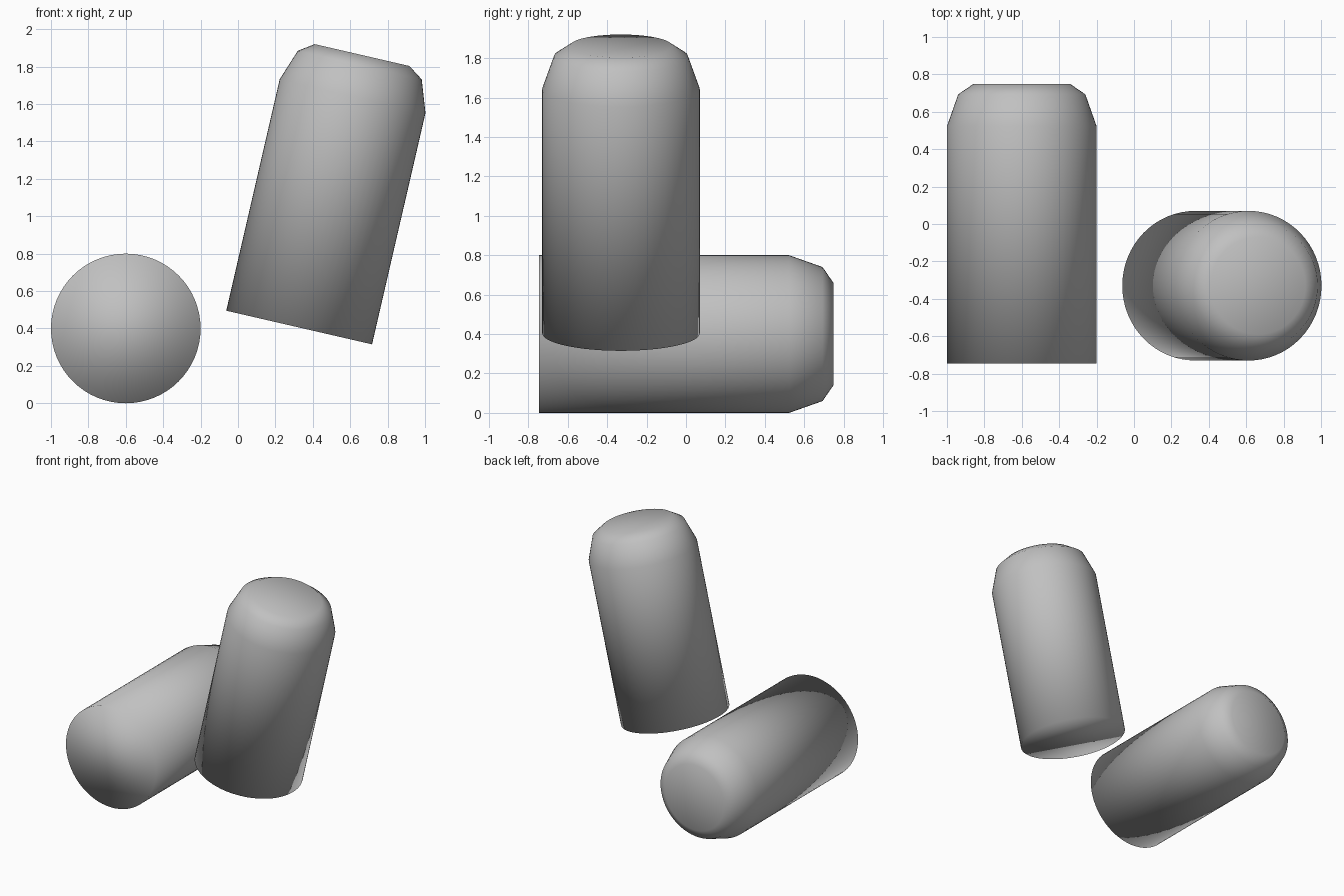
import bpy, bmesh, math
from mathutils import Matrix

if "Cube" in bpy.data.objects:
    bpy.data.objects.remove(bpy.data.objects["Cube"])

SIDES = 64
# (radius, distance along the axis) from base to rounded tip
PROFILE = [(0.40, 0.0), (0.40, 1.27), (0.34, 1.44), (0.26, 1.495)]

grey = bpy.data.materials.new("plain_grey")
grey.diffuse_color = (0.53, 0.53, 0.53, 1.0)
grey.use_nodes = True
grey.node_tree.nodes["Principled BSDF"].inputs["Base Color"].default_value = grey.diffuse_color


def capsule(name, matrix):
    """Closed cylinder with a flat base and a rounded, flat-topped tip."""
    bm = bmesh.new()
    rings = []
    for r, h in PROFILE:
        rings.append([bm.verts.new((r * math.cos(2 * math.pi * i / SIDES),
                                    r * math.sin(2 * math.pi * i / SIDES), h))
                      for i in range(SIDES)])
    for low, high in zip(rings, rings[1:]):
        for i in range(SIDES):
            j = (i + 1) % SIDES
            bm.faces.new((low[i], low[j], high[j], high[i]))
    bm.faces.new(rings[0][::-1])
    bm.faces.new(rings[-1])
    for f in bm.faces:
        f.smooth = True
    mesh = bpy.data.meshes.new(name)
    bm.to_mesh(mesh)
    bm.free()
    mesh.materials.append(grey)
    obj = bpy.data.objects.new(name, mesh)
    bpy.context.collection.objects.link(obj)
    obj.matrix_world = matrix
    return obj


# Capsule lying on the ground, tip towards the back
capsule("lying_capsule",
        Matrix.Translation((-0.6, -0.747, 0.4)) @ Matrix.Rotation(math.radians(-90), 4, 'X'))

# Leaning upright capsule, tilted towards +x
capsule("leaning_capsule",
        Matrix.Translation((0.327, -0.33, 0.405)) @ Matrix.Rotation(math.radians(13), 4, 'Y'))
